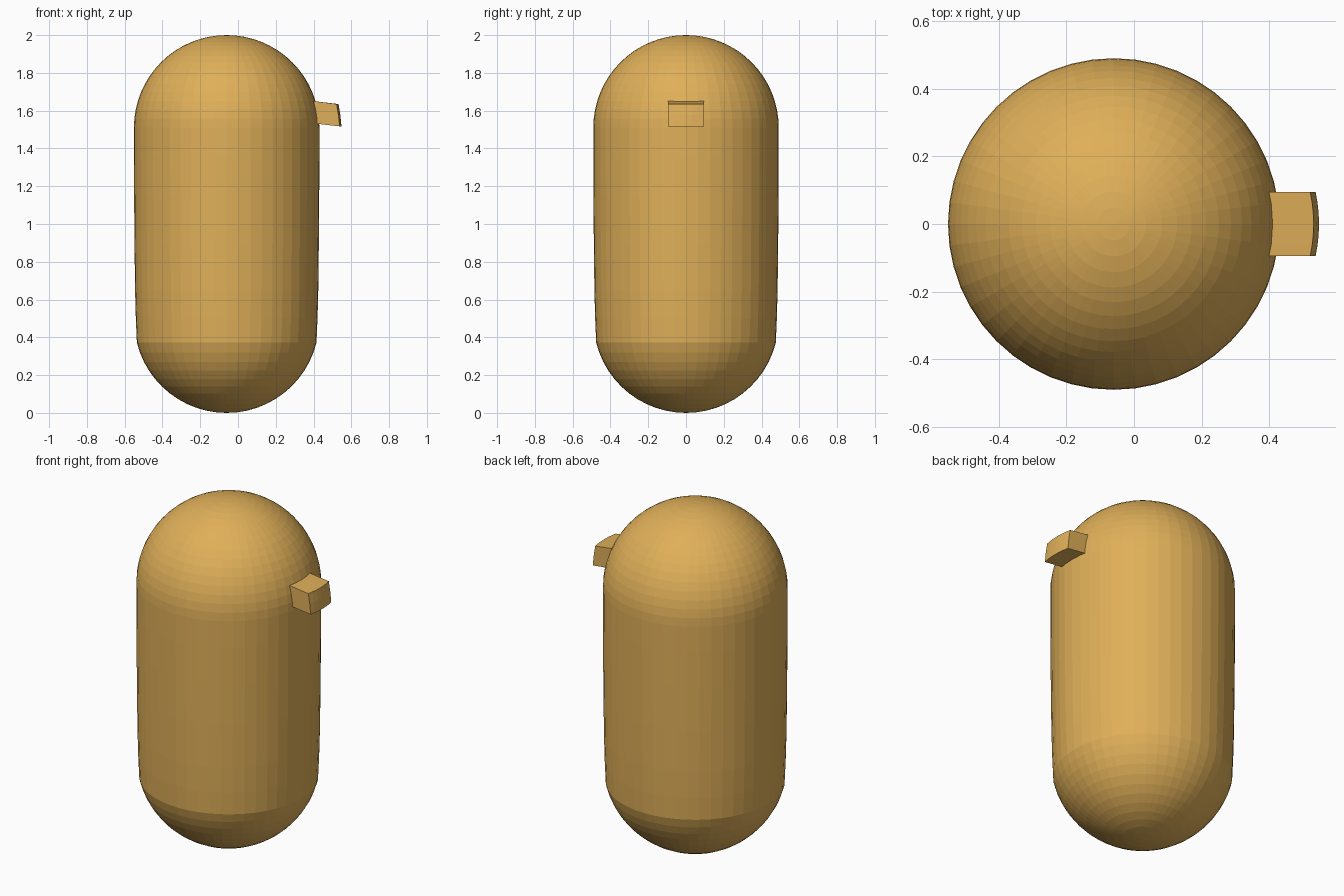
import bpy, bmesh, math

if "Cube" in bpy.data.objects:
    bpy.data.objects.remove(bpy.data.objects["Cube"])

ochre = bpy.data.materials.new("warm ochre")
ochre.diffuse_color = (0.74, 0.43, 0.10, 1)
ochre.use_nodes = True
ochre.node_tree.nodes["Principled BSDF"].inputs["Base Color"].default_value = ochre.diffuse_color

CX = -0.06   # body axis
SIDES = 48


def finish(bm, name):
    bmesh.ops.recalc_face_normals(bm, faces=bm.faces)
    me = bpy.data.meshes.new(name)
    bm.to_mesh(me)
    bm.free()
    me.materials.append(ochre)
    ob = bpy.data.objects.new(name, me)
    bpy.context.collection.objects.link(ob)
    return ob


# Capsule body: lathe profile of rounded bottom, slightly swelling wall, domed top
R = 0.49
profile = []
for i in range(1, 13):
    a = math.radians(76) * i / 12
    profile.append((R * math.sin(a), R - R * math.cos(a)))
profile += [(0.481, 0.5), (0.485, 0.65), (0.488, 0.9), (0.49, 1.15), (0.491, 1.35)]
for i in range(16):
    a = math.pi / 2 * i / 16
    profile.append((0.491 * math.cos(a), 1.51 + R * math.sin(a)))

bm = bmesh.new()
rings = [[bm.verts.new((CX + r * math.cos(2 * math.pi * k / SIDES),
                        r * math.sin(2 * math.pi * k / SIDES), z))
          for k in range(SIDES)] for r, z in profile]
bottom = bm.verts.new((CX, 0, 0))
top = bm.verts.new((CX, 0, 2))
for k in range(SIDES):
    n = (k + 1) % SIDES
    for lo, hi in zip(rings, rings[1:]):
        bm.faces.new((lo[k], lo[n], hi[n], hi[k]))
    bm.faces.new((bottom, rings[0][n], rings[0][k]))
    bm.faces.new((top, rings[-1][k], rings[-1][n]))
finish(bm, "capsule_body")

# Side tab: tilted block whose outer face follows the curve of the body
inner = [(0.39, 1.534), (0.385, 1.592), (0.38, 1.653)]
outer = [(0.548, 1.517), (0.5415, 1.578), (0.532, 1.635)]
STEPS = 6
bm = bmesh.new()
sections = []
for j in range(STEPS + 1):
    t = -1 + 2 * j / STEPS
    loop = inner + [(x - 0.01 * t * t, z) for x, z in reversed(outer)]
    sections.append([bm.verts.new((x, 0.095 * t, z)) for x, z in loop])
for a, b in zip(sections, sections[1:]):
    for k in range(6):
        n = (k + 1) % 6
        bm.faces.new((a[k], a[n], b[n], b[k]))
bm.faces.new(sections[0])
bm.faces.new(sections[-1])
finish(bm, "side_tab")
